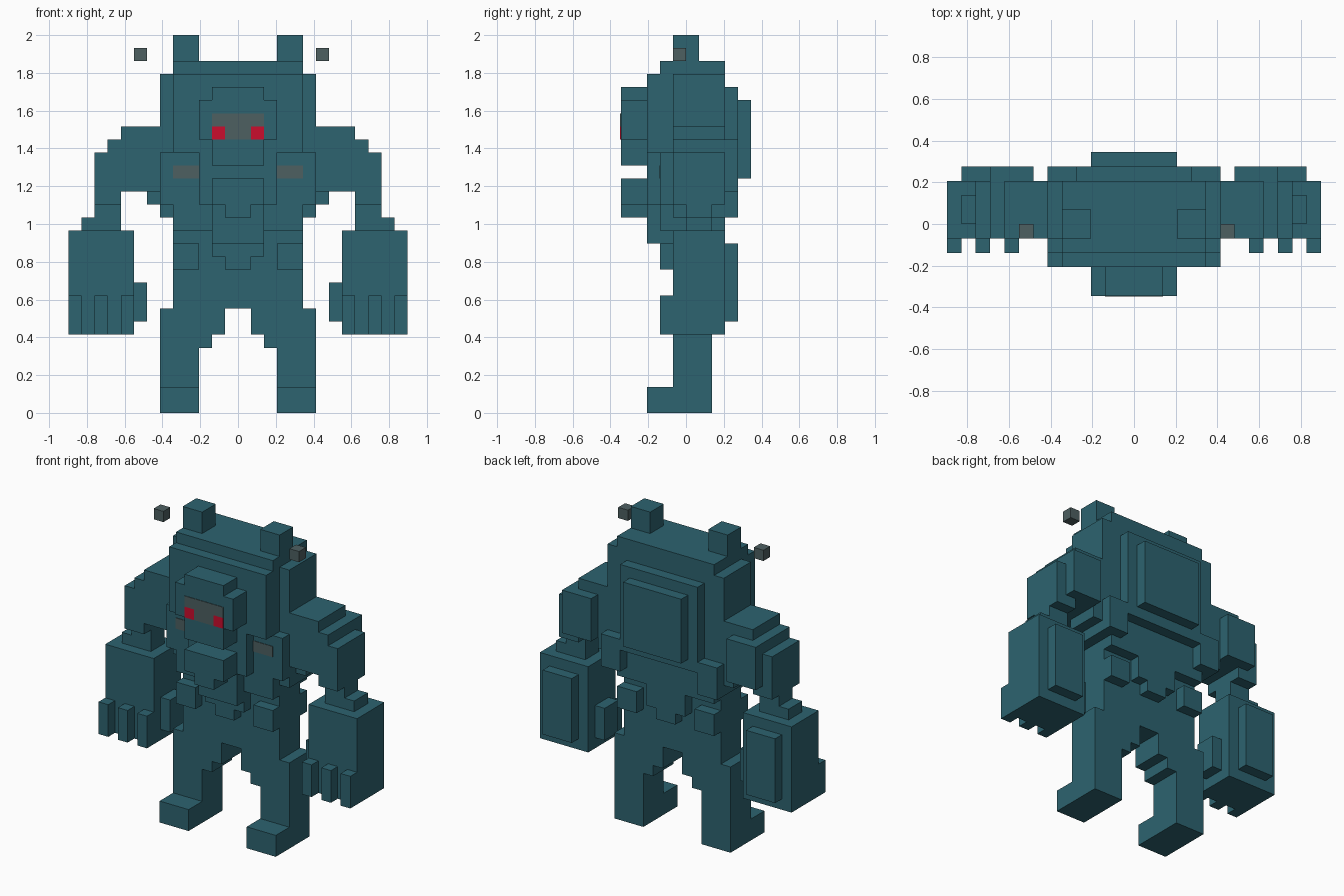
import bpy
import bmesh
from mathutils import Vector

cube = bpy.data.objects.get("Cube")
if cube:
    bpy.data.objects.remove(cube, do_unlink=True)

UNIT = 2 / 29      # one block of the model
PLATE = 0.05       # thickness of painted details, in blocks


def make_material(name, red, green, blue):
    material = bpy.data.materials.new(name)
    material.use_nodes = True
    colour = (red, green, blue, 1)
    material.diffuse_color = colour
    shader = material.node_tree.nodes["Principled BSDF"]
    shader.inputs["Base Color"].default_value = colour
    shader.inputs["Roughness"].default_value = 0.9
    return material


teal = make_material("dark teal", 0.026, 0.125, 0.16)
grey = make_material("stone grey", 0.075, 0.115, 0.12)
crimson = make_material("crimson", 0.6, 0.004, 0.026)


def add_box(bm, x, y, z):
    """Add a box given its (low, high) ranges in blocks."""
    result = bmesh.ops.create_cube(bm, size=1)
    low = Vector((x[0], y[0], z[0]))
    high = Vector((x[1], y[1], z[1]))
    for vert in result["verts"]:
        for axis in range(3):
            end = high if vert.co[axis] > 0 else low
            vert.co[axis] = end[axis] * UNIT


def build(name, boxes, material=teal):
    bm = bmesh.new()
    for x, y, z in boxes:
        add_box(bm, x, y, z)
    mesh = bpy.data.meshes.new(name)
    bm.to_mesh(mesh)
    bm.free()
    mesh.materials.append(material)
    obj = bpy.data.objects.new(name, mesh)
    bpy.context.collection.objects.link(obj)
    return obj


def build_pair(name, boxes, material=teal):
    """Build the left part and its mirror image on the right."""
    build("left_" + name, boxes, material)
    mirrored = [((-x[1], -x[0]), y, z) for x, y, z in boxes]
    build("right_" + name, mirrored, material)


def wide(half):
    return (-half, half)


def painted(front):
    return (front - PLATE, front)


# Torso and waist
build("torso", [
    (wide(5), (-2, 3), (14, 20)),
    (wide(6), (-1, 3), (15, 26)),
    (wide(5), (-1, 2), (8, 14)),
])
build_pair("chest_muscle", [((3, 6), (-2, -1), (16, 20))])
build_pair("back_muscle", [((4, 6), (3, 4), (15, 18))])
build_pair("hip_block", [
    ((3, 5), (-2, -1), (11, 13)),
    ((3, 5), (2, 3), (11, 13)),
])
build("back_plate", [
    (wide(4), (3, 4), (17, 25)),
    (wide(3), (4, 5), (18, 24)),
])
build("lower_back", [
    (wide(2), (2, 3), (12, 14)),
    (wide(1), (2, 3), (11, 12)),
])

# Hanging front of the chest, stepping inwards towards the bottom
build("chest_front", [
    (wide(3), (-3, -2), (16, 20)),
    (wide(2), (-3, -2), (13, 16)),
    (wide(2), (-2, -1), (12, 14)),
    (wide(1), (-2, -1), (11, 12)),
])

# Head, face and jaw
build("head", [
    (wide(5), (-3, 3), (20, 26)),
    (wide(5), (-2, 3), (26, 27)),
])
build("face", [
    (wide(2), (-5, -3), (19, 25)),
    (wide(3), (-5, -3), (21, 24)),
])
build("jaw", [
    (wide(2), (-5, -3), (16, 18)),
    (wide(1), (-5, -3), (15, 16)),
])
build_pair("ear", [((3, 5), (-1, 1), (27, 29))])

# Painted eyes, brow and chest marks
build_pair("eye", [((1, 2), painted(-5), (21, 22))], crimson)
build("brow", [
    (wide(2), painted(-5), (22, 23)),
    (wide(1), painted(-5), (21, 22)),
], grey)
build_pair("chest_mark", [((3, 5), painted(-2), (18, 19))], grey)

# Loose stones floating beside the ears
for side, start in (("left", 6), ("right", -8)):
    build(side + "_floating_stone",
          [((start, start + 1), (-1, 0), (27, 28))], grey)

# Stepped shoulder and upper arm
build_pair("arm", [
    ((6, 9), (-1, 3), (17, 22)),
    ((9, 10), (-1, 3), (16, 21)),
    ((10, 11), (-1, 3), (16, 20)),
    ((7, 10), (3, 4), (17, 21)),
    ((6, 7), (0, 3), (16, 17)),
])
build_pair("forearm", [
    ((9, 11), (0, 2), (14, 16)),
    ((11, 12), (0, 2), (14, 15)),
])

# Large hand with thumb, three fingers and a plate on the back
build_pair("hand", [
    ((8, 13), (-1, 3), (6, 14)),
    ((9, 12), (3, 4), (7, 13)),
    ((7, 8), (0, 2), (7, 10)),
])
build_pair("fingers", [((x, x + 1), (-2, -1), (6, 9)) for x in range(8, 13, 2)])

# Legs and feet
build_pair("leg", [
    ((3, 6), (-1, 2), (2, 8)),
    ((2, 3), (-1, 2), (5, 8)),
    ((1, 2), (-1, 2), (6, 8)),
])
build_pair("foot", [((3, 6), (-3, 2), (0, 2))])
